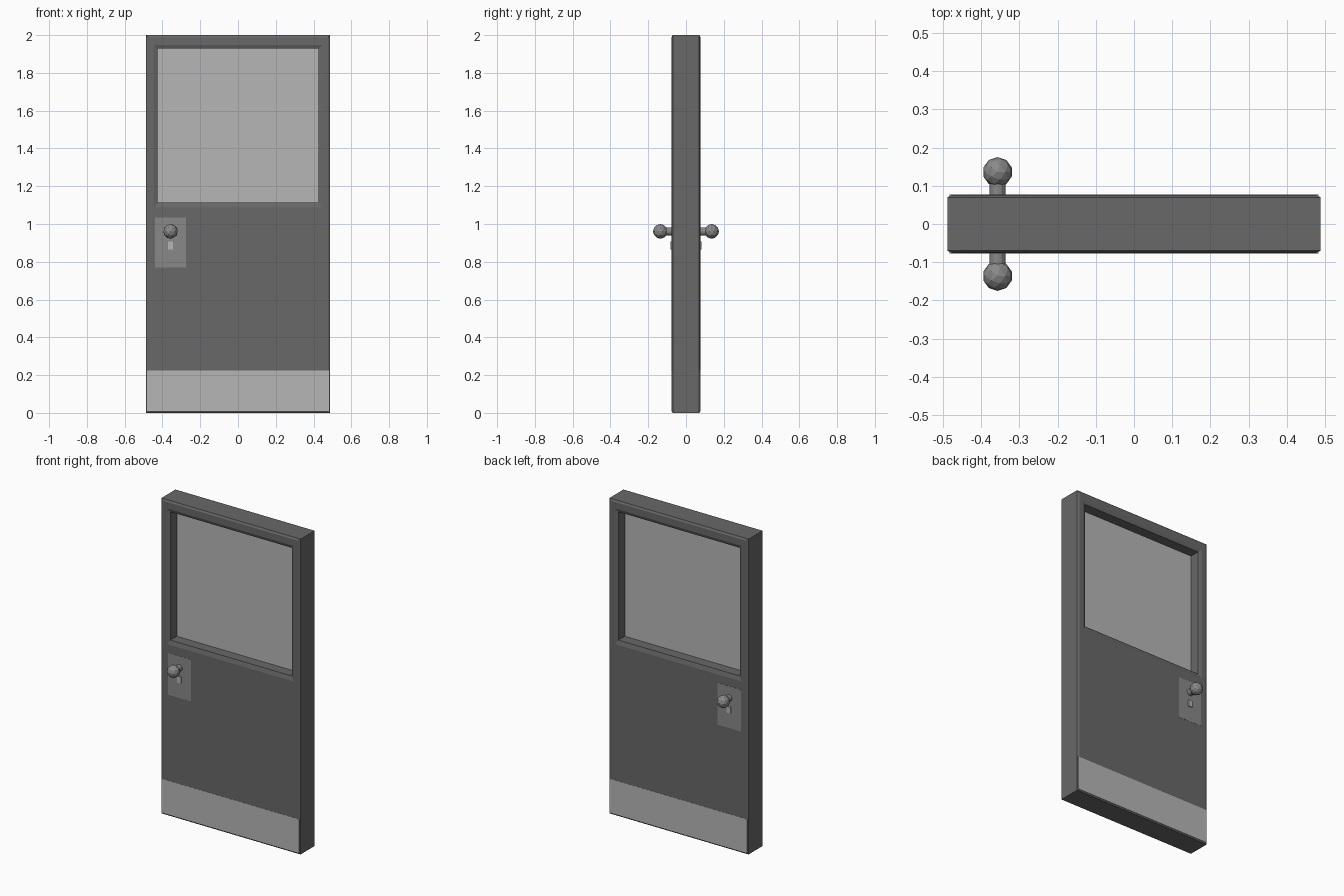
import bpy, bmesh, math
from mathutils import Matrix

if "Cube" in bpy.data.objects:
    bpy.data.objects.remove(bpy.data.objects["Cube"])


def grey(name, v):
    m = bpy.data.materials.new(name)
    m.diffuse_color = (v, v, v, 1)
    m.use_nodes = True
    m.node_tree.nodes["Principled BSDF"].inputs["Base Color"].default_value = m.diffuse_color
    return m


DARK, MID, LIGHT = grey("dark_grey", 0.14), grey("mid_grey", 0.25), grey("light_grey", 0.47)


def finish(name, bm, mat):
    bmesh.ops.recalc_face_normals(bm, faces=bm.faces)
    me = bpy.data.meshes.new(name)
    bm.to_mesh(me)
    bm.free()
    me.materials.append(mat)
    ob = bpy.data.objects.new(name, me)
    bpy.context.collection.objects.link(ob)
    return ob


def box(name, x0, x1, y0, y1, z0, z1, mat):
    bm = bmesh.new()
    mtx = Matrix.Translation(((x0 + x1) / 2, (y0 + y1) / 2, (z0 + z1) / 2)) \
        @ Matrix.Diagonal((x1 - x0, y1 - y0, z1 - z0, 1))
    bmesh.ops.create_cube(bm, size=1, matrix=mtx)
    return finish(name, bm, mat)


# Door slab: rectangular rings (half width, bottom, top, y) bridged into a closed frame
FACE = 0.076
front = [(0.488, 0.0, 2.0, -0.07),         # outer side
         (0.476, 0.008, 1.988, -FACE),     # outer chamfer
         (0.446, 1.087, 1.947, -FACE),     # window chamfer
         (0.426, 1.115, 1.928, -0.069)]    # window reveal
rings = front + [(w, a, b, -y) for w, a, b, y in reversed(front)]
bm = bmesh.new()
loops = [[bm.verts.new(p) for p in ((-w, y, a), (w, y, a), (w, y, b), (-w, y, b))]
         for w, a, b, y in rings]
for i, la in enumerate(loops):
    lb = loops[(i + 1) % len(loops)]
    for j in range(4):
        k = (j + 1) % 4
        bm.faces.new((la[j], la[k], lb[k], lb[j]))
finish("door_slab", bm, DARK)

# Window pane
box("window_pane", -0.427, 0.427, -0.005, 0.005, 1.114, 1.929, LIGHT)

# Plates, keyhole and knob on both faces
KX, KZ = -0.357, 0.961
for side, s in (("front", -1), ("back", 1)):
    def plate(name, x0, x1, z0, z1, out, mat):
        ys = sorted((s * 0.07, s * out))
        box(f"{side}_{name}", x0, x1, ys[0], ys[1], z0, z1, mat)

    plate("kick_plate", -0.483, 0.483, 0.008, 0.224, FACE + 0.001, LIGHT)
    plate("lock_plate", -0.439, -0.275, 0.769, 1.034, FACE + 0.001, MID)
    plate("keyhole", KX - 0.014, KX + 0.014, 0.866, 0.907, 0.083, LIGHT)

    bm = bmesh.new()
    bmesh.ops.create_cone(bm, cap_ends=True, segments=12, radius1=0.021, radius2=0.021, depth=0.06,
                          matrix=Matrix.Translation((KX, s * 0.095, KZ))
                          @ Matrix.Rotation(math.pi / 2, 4, "X"))
    finish(f"{side}_knob_neck", bm, MID)

    bm = bmesh.new()
    bmesh.ops.create_icosphere(bm, subdivisions=2, radius=0.039,
                               matrix=Matrix.Translation((KX, s * 0.136, KZ)))
    finish(f"{side}_knob", bm, MID)
